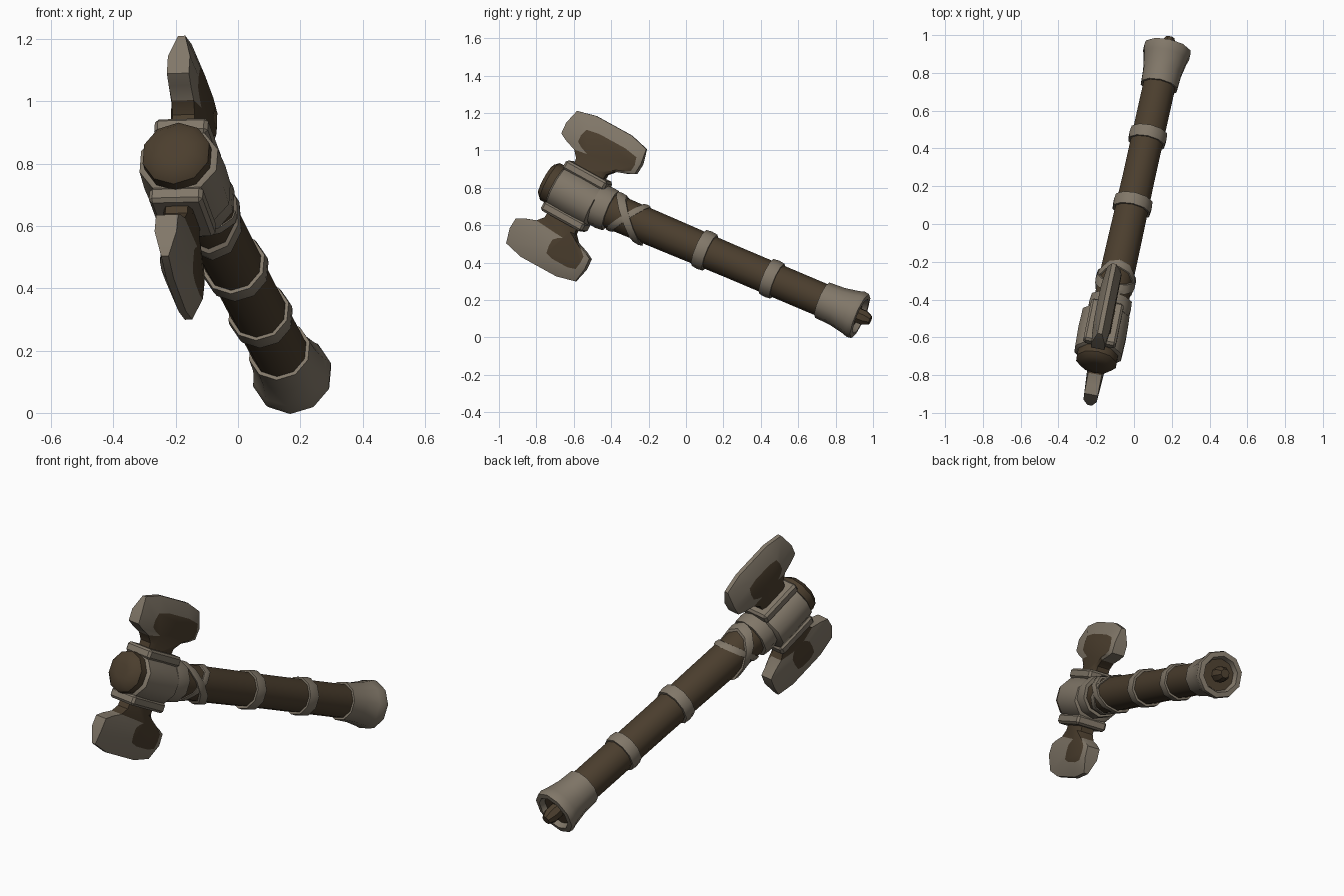
import bpy, bmesh, math
from mathutils import Vector, Matrix

if "Cube" in bpy.data.objects:
    bpy.data.objects.remove(bpy.data.objects["Cube"])


def material(name, rgb):
    m = bpy.data.materials.new(name)
    m.diffuse_color = (*rgb, 1)
    m.use_nodes = True
    m.node_tree.nodes["Principled BSDF"].inputs["Base Color"].default_value = m.diffuse_color
    return m


LIGHT = material("worn stone grey", (0.22, 0.185, 0.14))
DARK = material("dark brown wood", (0.070, 0.048, 0.027))


def frame(origin, axis, up):
    """Matrix with local Z along axis and local Y towards up."""
    z = Vector(axis).normalized()
    y = Vector(up)
    y = (y - z * y.dot(z)).normalized()
    x = y.cross(z)
    m = Matrix((x, y, z)).transposed().to_4x4()
    m.translation = Vector(origin)
    return m


# The handle runs from head to butt; the head sits slightly turned on it
HANDLE = frame((-0.2, -0.76, 0.83), (0.38, 1.70, -0.72), (0, 0, 1))
HEAD = frame((-0.17, -0.585, 0.755), (0.177, 0.862, -0.475), (0.073, 0.50, 0.862))


def finish(name, bm, matrix, mats, angle=40):
    bmesh.ops.recalc_face_normals(bm, faces=bm.faces)
    me = bpy.data.meshes.new(name)
    bm.to_mesh(me)
    bm.free()
    for m in mats:
        me.materials.append(m)
    ob = bpy.data.objects.new(name, me)
    bpy.context.collection.objects.link(ob)
    ob.matrix_world = matrix
    bpy.ops.object.select_all(action='DESELECT')
    ob.select_set(True)
    bpy.context.view_layer.objects.active = ob
    bpy.ops.object.shade_smooth_by_angle(angle=math.radians(angle))
    return ob


def lathe(name, profile, mat, matrix=HANDLE, sides=10, shear=0, squash=1):
    """Revolve (distance, radius) pairs about local Z; shear tilts the ring."""
    bm = bmesh.new()
    rings = []
    for s, r in profile:
        ring = []
        for i in range(sides):
            a = 2 * math.pi * (i + 0.5) / sides
            x, y = r * math.cos(a), r * math.sin(a) * squash
            ring.append(bm.verts.new((x, y, s + shear * y)))
        rings.append(ring)
    for p, q in zip(rings, rings[1:]):
        for i in range(sides):
            j = (i + 1) % sides
            bm.faces.new((p[i], p[j], q[j], q[i]))
    bm.faces.new(rings[0])
    bm.faces.new(rings[-1])
    return finish(name, bm, matrix, [mat])


def band(name, s, width, r, shear=0):
    h = width / 2
    lathe(name, [(s - h, r - 0.02), (s - h, r - 0.004), (s, r),
                 (s + h, r - 0.004), (s + h, r - 0.02)], LIGHT, shear=shear)


# Handle shaft, bands and crossed straps
lathe("shaft", [(0.1, 0.09), (0.4, 0.097), (0.75, 0.094), (1.1, 0.09),
                (1.4, 0.09), (1.75, 0.09)], DARK)
band("neck_collar", 0.355, 0.085, 0.118)
band("strap_a", 0.51, 0.055, 0.112, shear=-0.85)
band("strap_b", 0.50, 0.04, 0.106, shear=0.7)
band("upper_ring", 0.953, 0.065, 0.108)
band("lower_ring", 1.352, 0.065, 0.105)

# Flared pommel with a hollow end and a knob
lathe("pommel", [(1.65, 0.085), (1.65, 0.102), (1.74, 0.107), (1.82, 0.122),
                 (1.85, 0.131), (1.875, 0.127), (1.878, 0.1), (1.845, 0.088)], LIGHT)
lathe("pommel_recess", [(1.83, 0.085), (1.85, 0.088)], DARK)
lathe("pommel_knob", [(1.83, 0.042), (1.90, 0.042), (1.935, 0.025)], DARK, sides=8)

# Head block and the domed cap of the shaft
lathe("head_block", [(-0.125, 0.115), (-0.115, 0.132), (0.0, 0.136),
                     (0.115, 0.132), (0.125, 0.115)], LIGHT, HEAD, 10, squash=0.93)
lathe("shaft_cap", [(-0.10, 0.112), (-0.165, 0.112), (-0.188, 0.09), (-0.196, 0.04)],
      DARK, HEAD, 10)


def box(name, center, size, mat):
    bm = bmesh.new()
    bmesh.ops.create_cube(bm, size=1)
    bmesh.ops.scale(bm, vec=size, verts=bm.verts)
    bmesh.ops.translate(bm, vec=center, verts=bm.verts)
    bmesh.ops.bevel(bm, geom=bm.edges[:], offset=0.012, segments=1, affect='EDGES')
    finish(name, bm, HEAD, [mat], 30)


# Blade outline, one half: (along the edge, away from the head)
HALF = [(0.088, 0.12), (0.093, 0.18), (0.125, 0.215), (0.185, 0.236),
        (0.228, 0.258), (0.232, 0.32), (0.215, 0.402), (0.11, 0.428)]
OUTLINE = HALF + [(-u, v) for u, v in reversed(HALF)]


def blade(name, sign, panels):
    """Flat axe blade; panels gives (scale, shift) of the dark field per side."""
    bm = bmesh.new()

    def vert(u, v, t):
        return bm.verts.new((t, sign * v, u))

    n = len(OUTLINE)
    rims = []
    for side, (k, shift) in zip((-1, 1), panels):
        rim = [vert(u, v, side * (0.012 if v > 0.39 else 0.036)) for u, v in OUTLINE]
        inner = []
        for u, v in OUTLINE:
            if v < 0.2:
                inner.append(vert(u * 0.72, v, side * 0.047))
            else:
                w = 0.28 + (v - 0.28) * (0.5 if v > 0.28 else 0.8)
                inner.append(vert(u * k + shift, w, side * 0.047))
        bm.faces.new(inner).material_index = 1
        for i in range(n):
            j = (i + 1) % n
            f = bm.faces.new((rim[i], rim[j], inner[j], inner[i]))
            f.material_index = int(abs(f.calc_center_median().y) < 0.212)
        rims.append(rim)
    for i in range(n):
        j = (i + 1) % n
        f = bm.faces.new((rims[0][i], rims[0][j], rims[1][j], rims[1][i]))
        f.material_index = int(abs(f.calc_center_median().y) < 0.2)
    finish(name, bm, HEAD, [LIGHT, DARK], 35)


# Two opposed blades, each in a socket collar (local -X is the right side)
for label, sign, panels in (("upper", 1, [(0.72, 0.04), (0.5, 0.0)]),
                            ("lower", -1, [(0.42, 0.10), (0.3, 0.0)])):
    blade(label + "_blade", sign, panels)
    box(label + "_socket", (0, sign * 0.125, 0), (0.175, 0.055, 0.255), LIGHT)
